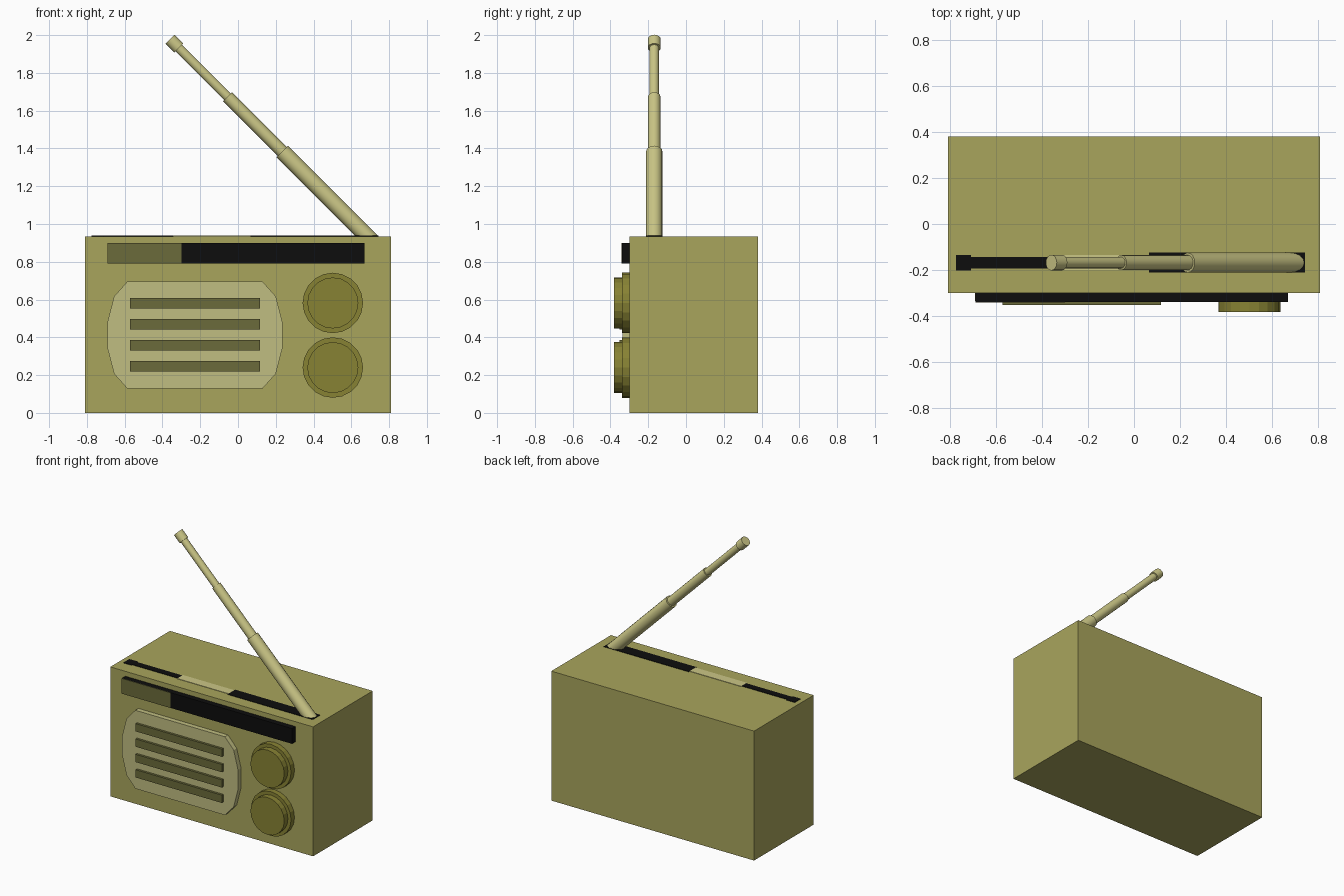
import bpy, bmesh, math
from mathutils import Vector

if "Cube" in bpy.data.objects:
    bpy.data.objects.remove(bpy.data.objects["Cube"])


def mat(name, r, g, b):
    m = bpy.data.materials.new(name)
    m.diffuse_color = (r, g, b, 1)
    m.use_nodes = True
    m.node_tree.nodes["Principled BSDF"].inputs["Base Color"].default_value = m.diffuse_color
    return m


OLIVE = mat("olive_body", 0.395, 0.375, 0.108)
PALE = mat("pale_grille", 0.53, 0.51, 0.22)
CREAM = mat("cream_antenna", 0.60, 0.57, 0.24)
KNOB = mat("dark_olive_knob", 0.245, 0.225, 0.034)
SLAT = mat("grey_olive_slat", 0.147, 0.145, 0.043)
BLACK = mat("black", 0.004, 0.004, 0.004)


def finish(name, bm, material):
    bmesh.ops.recalc_face_normals(bm, faces=bm.faces[:])
    me = bpy.data.meshes.new(name)
    bm.to_mesh(me)
    bm.free()
    me.materials.append(material)
    ob = bpy.data.objects.new(name, me)
    bpy.context.collection.objects.link(ob)
    return ob


def box(name, x, y, z, material):
    bm = bmesh.new()
    bmesh.ops.create_cube(bm, size=1)
    for v in bm.verts:
        v.co = [a + (b - a) * (c + 0.5) for (a, b), c in zip((x, y, z), v.co)]
    return finish(name, bm, material)


def rod(name, start, end, r, sides, material, smooth=False):
    start, end = Vector(start), Vector(end)
    d = end - start
    bm = bmesh.new()
    bmesh.ops.create_cone(bm, cap_ends=True, segments=sides, radius1=r,
                          radius2=r, depth=d.length)
    ob = finish(name, bm, material)
    ob.location = (start + end) / 2
    ob.rotation_euler = d.to_track_quat('Z', 'Y').to_euler()
    if smooth:
        for p in ob.data.polygons:
            p.use_smooth = len(p.vertices) == 4
    return ob


# Case
TOP, FRONT = 0.935, -0.30
box("case", (-0.81, 0.81), (FRONT, 0.38), (0, TOP), OLIVE)

# Tuning display with a lighter window on its left
box("display_bar", (-0.69, 0.67), (-0.34, FRONT), (0.79, 0.90), BLACK)
box("display_window", (-0.69, -0.30), (-0.342, -0.338), (0.79, 0.90), SLAT)

# Speaker plate: mirrored corner profile, extruded forwards
cx, cz = -0.228, 0.412
corner = [(0.463, 0.07), (0.428, 0.205), (0.358, 0.283)]
outline = []
for sx, sz, order in ((1, 1, 1), (-1, 1, -1), (-1, -1, 1), (1, -1, -1)):
    outline += [(cx + sx * a, cz + sz * b) for a, b in corner[::order]]
bm = bmesh.new()
face = bm.faces.new([bm.verts.new((a, FRONT, b)) for a, b in outline])
ext = bmesh.ops.extrude_face_region(bm, geom=[face])
for v in ext["geom"]:
    if isinstance(v, bmesh.types.BMVert):
        v.co.y = -0.335
if face.is_valid:
    bm.faces.remove(face)
finish("speaker_plate", bm, PALE)

# Speaker slats
for i in range(4):
    z = 0.248 + i * 0.111
    box(f"speaker_slat_{i + 1}", (-0.572, 0.117), (-0.352, -0.32),
        (z - 0.028, z + 0.028), SLAT)

# Two stepped knobs
for label, z in (("upper", 0.582), ("lower", 0.24)):
    rod(f"{label}_knob_base", (0.502, FRONT, z), (0.502, -0.34, z), 0.16, 20, KNOB)
    rod(f"{label}_knob_cap", (0.502, -0.33, z), (0.502, -0.382, z), 0.135, 20, KNOB)

# Telescopic antenna leaning 45 degrees, and its storage slot along the top
AY = -0.168
s = math.sqrt(0.5)
sections = [("lower", 0.0, 0.635, 0.043, BLACK), ("middle", 0.635, 1.045, 0.033, CREAM),
            ("upper", 1.045, 1.41, 0.025, BLACK), ("tip", 1.41, 1.475, 0.034, BLACK)]


def along(t):
    return (0.683 - t * s, AY, TOP + t * s)


for label, a, b, r, slot in sections:
    rod(f"antenna_{label}", along(a - (0.07 if a == 0 else 0)), along(b), r, 16,
        CREAM, smooth=True)
    # Thin plate showing the folded position of this section
    x0 = 0.745 if a == 0 else 0.70 - a
    box(f"slot_{label}", (0.70 - b, x0), (AY - r, AY + r),
        (TOP - 0.004, TOP + 0.003), slot)
